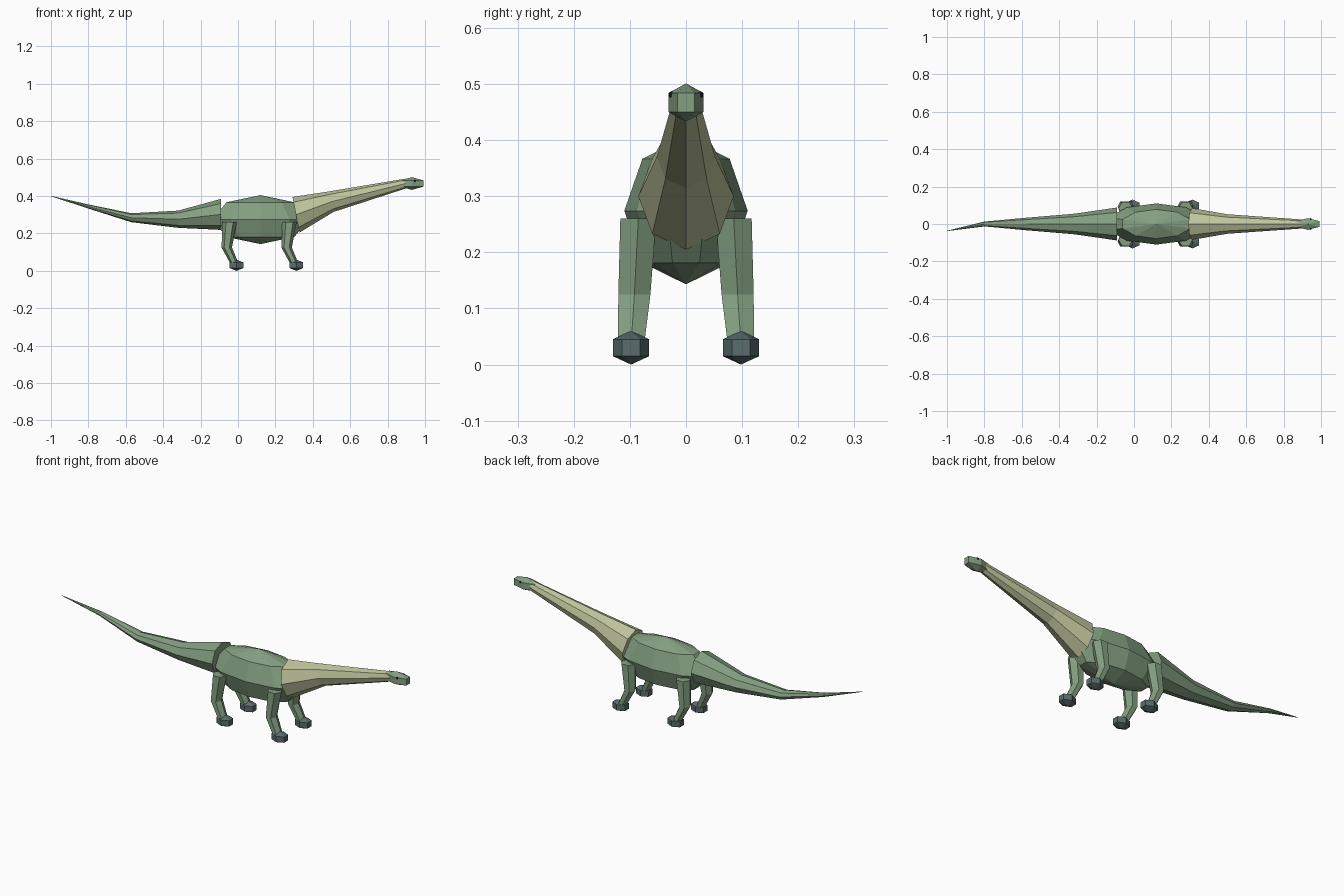
import bpy, bmesh
from math import cos, sin, tau
from mathutils import Matrix, Vector

cube = bpy.data.objects.get("Cube")
if cube:
    bpy.data.objects.remove(cube)


def material(name, rgb):
    m = bpy.data.materials.new(name)
    m.use_nodes = True
    m.diffuse_color = (*rgb, 1)
    shader = m.node_tree.nodes["Principled BSDF"]
    shader.inputs["Base Color"].default_value = (*rgb, 1)
    shader.inputs["Roughness"].default_value = 0.9
    return m


GREEN = material("sage green", (0.23, 0.35, 0.22))
TAN = material("pale khaki", (0.52, 0.55, 0.33))
SLATE = material("slate", (0.10, 0.15, 0.15))
BLACK = material("black", (0.01, 0.01, 0.01))


def finish(name, bm, mat):
    bmesh.ops.recalc_face_normals(bm, faces=bm.faces[:])
    mesh = bpy.data.meshes.new(name)
    bm.to_mesh(mesh)
    bm.free()
    mesh.materials.append(mat)
    obj = bpy.data.objects.new(name, mesh)
    bpy.context.collection.objects.link(obj)
    return obj


def ball(name, center, radii, segments, rings, mat):
    """Faceted ellipsoid."""
    bm = bmesh.new()
    place = Matrix.Translation(center) @ Matrix.Diagonal((*radii, 1))
    bmesh.ops.create_uvsphere(bm, u_segments=segments, v_segments=rings,
                              radius=1, matrix=place)
    return finish(name, bm, mat)


def loft(name, sections, sides, mat):
    """Capped tube through (center, axis_a, axis_b) cross-sections."""
    bm = bmesh.new()
    loops = []
    for center, a, b in sections:
        loops.append([bm.verts.new(Vector(center) + Vector(a) * cos(tau * i / sides)
                                   + Vector(b) * sin(tau * i / sides))
                      for i in range(sides)])
    for low, high in zip(loops, loops[1:]):
        for i in range(sides):
            j = (i + 1) % sides
            bm.faces.new((low[i], low[j], high[j], high[i]))
    bm.faces.new(loops[0])
    bm.faces.new(loops[-1])
    return finish(name, bm, mat)


def limb(name, rings, lean, mat):
    """Horizontal tube; rings are (x, y, z, half_width, half_height)."""
    loft(name, [((x, y, z), (0, w, 0), (-lean * h, 0, h))
                for x, y, z, w, h in rings], 8, mat)


# Body
ball("body", (0.12, 0, 0.274), (0.27, 0.11, 0.131), 10, 4, GREEN)

# Neck, tapering forward to the head
limb("neck", [(0.31, 0, 0.30, 0.085, 0.095),
              (0.50, 0, 0.37, 0.052, 0.055),
              (0.90, 0, 0.468, 0.024, 0.025)], 0.2, TAN)

# Tail, sweeping up to a thin tip
limb("tail", [(-0.09, 0, 0.302, 0.088, 0.083),
              (-0.32, 0, 0.276, 0.055, 0.046),
              (-0.57, 0, 0.284, 0.034, 0.024),
              (-0.80, 0, 0.344, 0.013, 0.011),
              (-1.00, -0.037, 0.40, 0.001, 0.001)], 0, GREEN)

# Head and eyes
ball("head", (0.93, 0, 0.467), (0.081, 0.036, 0.034), 6, 3, GREEN)
for side, s in (("left", 1), ("right", -1)):
    ball(side + "_eye", (0.945, s * 0.026, 0.481), (0.006, 0.005, 0.006), 8, 4, BLACK)

# Legs and feet
for end, x in (("front", 0.275), ("rear", -0.045)):
    for side, s in (("left", 1), ("right", -1)):
        name = end + "_" + side
        rings = [(0.0, 0.085, 0.26, 0.038, 0.037),
                 (-0.015, 0.092, 0.125, 0.028, 0.033),
                 (0.028, 0.098, 0.035, 0.022, 0.027)]
        loft(name + "_leg", [((x + dx, s * y, z), (rx, 0, 0), (0, ry, 0))
                             for dx, y, z, rx, ry in rings], 6, GREEN)
        ball(name + "_foot", (x + 0.037, s * 0.098, 0.03), (0.049, 0.0375, 0.03), 6, 3, SLATE)
